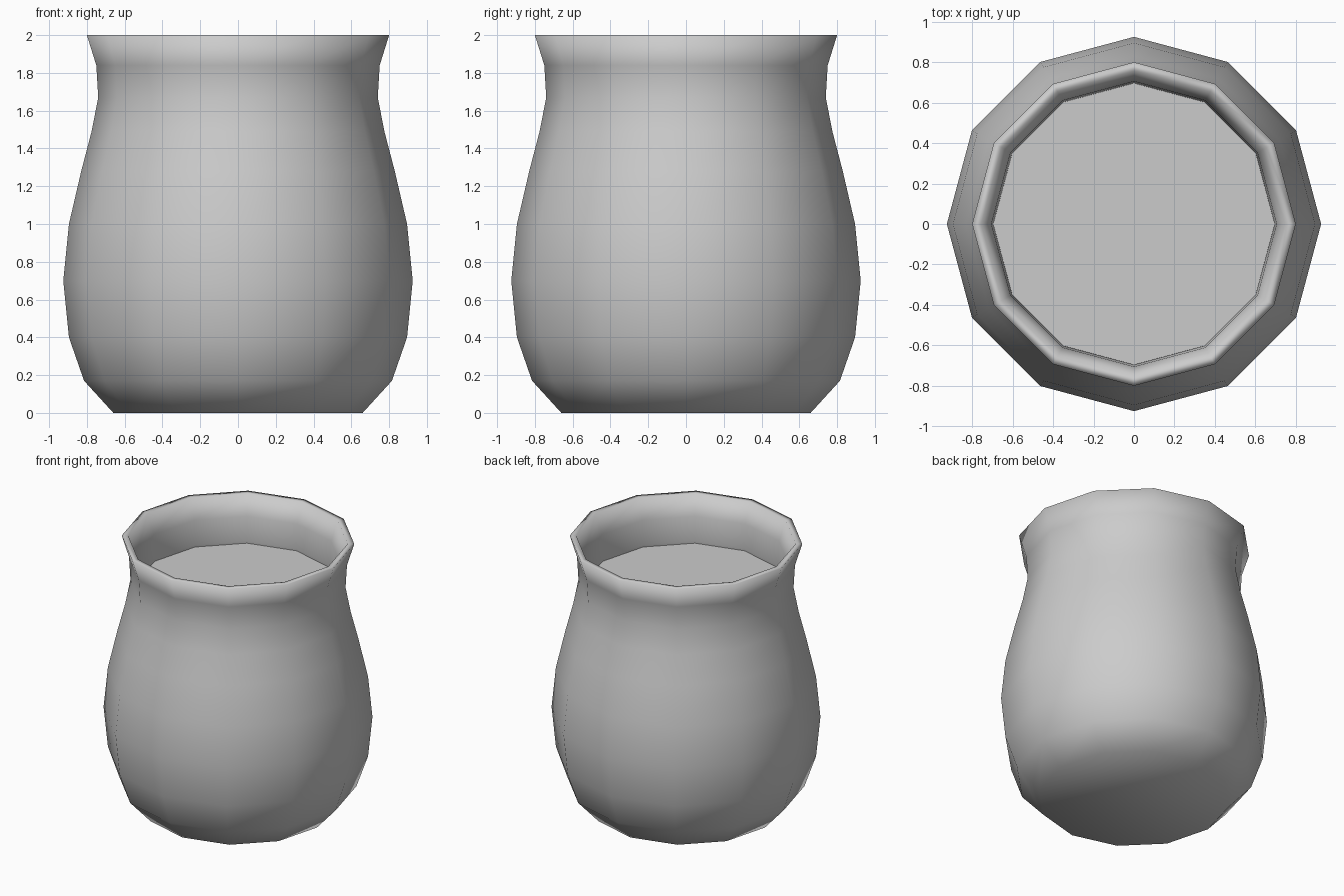
import bpy, bmesh
from math import cos, sin, tau

if "Cube" in bpy.data.objects:
    bpy.data.objects.remove(bpy.data.objects["Cube"])

SIDES = 12


def add_ring(bm, radius, z):
    return [bm.verts.new((radius * cos(tau * i / SIDES), radius * sin(tau * i / SIDES), z))
            for i in range(SIDES)]


def finish(bm, name, smooth):
    bmesh.ops.recalc_face_normals(bm, faces=bm.faces)
    mesh = bpy.data.meshes.new(name)
    bm.to_mesh(mesh)
    bm.free()
    mesh.polygons.foreach_set("use_smooth", [smooth] * len(mesh.polygons))
    obj = bpy.data.objects.new(name, mesh)
    bpy.context.collection.objects.link(obj)
    return obj


# Pot: outer wall from the base up, over the lip and down the inside of the neck
profile = [(0.66, 0), (0.815, 0.17), (0.895, 0.4), (0.925, 0.7), (0.895, 1.0),
           (0.83, 1.28), (0.775, 1.49), (0.74, 1.67), (0.75, 1.84), (0.80, 2.0),
           (0.755, 2.0), (0.705, 1.85), (0.695, 1.67), (0.70, 1.64)]
bm = bmesh.new()
rings = [add_ring(bm, r, z) for r, z in profile]
for low, high in zip(rings, rings[1:]):
    for i in range(SIDES):
        j = (i + 1) % SIDES
        bm.faces.new((low[i], low[j], high[j], high[i]))
bm.faces.new(rings[0][::-1])
# the pot is open at the inner end, so orient by the flat base
finish(bm, "pot", True)

# Flat contents filling the pot up to the neck
bm = bmesh.new()
face = bm.faces.new(add_ring(bm, 0.698, 1.65))
surface = finish(bm, "contents_surface", False)
if surface.data.polygons[0].normal.z < 0:
    surface.data.flip_normals()
